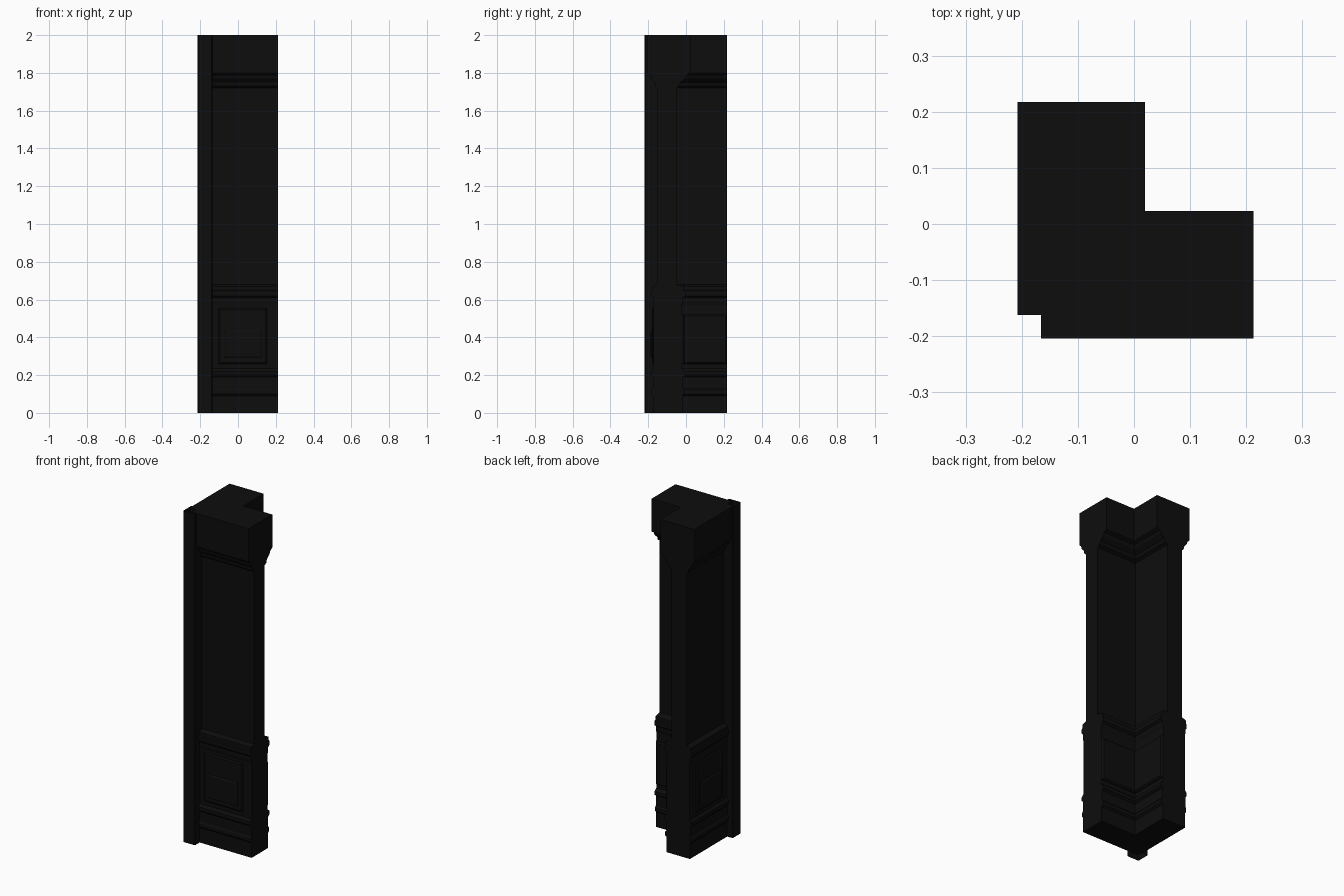
import bpy
import bmesh
from mathutils import Vector

default = bpy.data.objects.get("Cube")
if default:
    bpy.data.objects.remove(default, do_unlink=True)

# One near-black finish for everything
black = bpy.data.materials.new("soft_black")
black.use_nodes = True
colour = (0.004, 0.004, 0.004, 1)
black.diffuse_color = colour
black.node_tree.nodes["Principled BSDF"].inputs["Base Color"].default_value = colour

SHIFT = -0.004       # sideways offset that centres the plan
END = 0.217          # flat end of both arms
SHAFT_OUT = 0.151    # outer face of the plain shaft
SHAFT_IN = -0.051    # inner face of the plain shaft
NOTCH = -0.162       # corner left free for the post


def finish(name, bm):
    bmesh.ops.recalc_face_normals(bm, faces=bm.faces)
    mesh = bpy.data.meshes.new(name)
    bm.to_mesh(mesh)
    bm.free()
    mesh.materials.append(black)
    obj = bpy.data.objects.new(name, mesh)
    bpy.context.collection.objects.link(obj)
    return obj


def loft(name, rings, caps=True):
    """Skin a stack of closed rings with the same point count."""
    bm = bmesh.new()
    loops = [[bm.verts.new(p) for p in ring] for ring in rings]
    for low, high in zip(loops, loops[1:]):
        for k in range(len(low)):
            j = (k + 1) % len(low)
            bm.faces.new((low[k], low[j], high[j], high[k]))
    if caps:
        bm.faces.new(loops[0][::-1])
        bm.faces.new(loops[-1])
    return finish(name, bm)


def corner_plan(z, swell):
    """L-shaped outline, swollen outward on both the outer and inner sides."""
    out = -(SHAFT_OUT + swell)
    inner = SHAFT_IN + 1.4 * swell
    n = max(NOTCH, out + 0.001)
    plan = [(n, out), (END, out), (END, inner), (inner, inner),
            (inner, END), (out, END), (out, n), (n, n)]
    return [Vector((x + SHIFT, y, z)) for x, y in plan]


def stack(name, profile):
    return loft(name, [corner_plan(z, s) for z, s in profile])


# Pedestal with plinth, ledges and crowning moulding
stack("pedestal", [
    (0, .023), (.09, .023), (.1, .031), (.12, .031), (.13, .025),
    (.19, .025), (.2, .034), (.22, .034), (.235, .021), (.57, .021),
    (.59, .025), (.61, .025), (.62, .034), (.645, .034), (.65, .028),
    (.67, .028), (.68, 0)])

# Plain shaft
stack("shaft", [(.68, 0), (1.72, 0)])

# Flared capital
stack("capital", [
    (1.72, 0), (1.73, .012), (1.75, .016), (1.77, .034),
    (1.79, .04), (1.8, .053), (2, .053)])


# Hollow corner post with softened edges
def post_ring(z):
    x0, x1, y0, y1, c = -.215, -.135, -.219, -.139, .005
    plan = [(x0 + c, y0), (x1 - c, y0), (x1, y0 + c), (x1, y1 - c),
            (x1 - c, y1), (x0 + c, y1), (x0, y1 - c), (x0, y0 + c)]
    return [Vector((x, y, z)) for x, y in plan]


loft("corner_post", [post_ring(0), post_ring(2)], caps=False)


# Bevelled plates laid on the pedestal; "mirrored" swaps the two arms
def plate(name, a0, a1, z0, z1, base, height, mirrored, slope=.008):
    rings = []
    for inset, depth in ((0, base), (0, base + height * .4), (slope, base + height)):
        ring = []
        for a, z in ((a0 + inset, z0 + inset), (a1 - inset, z0 + inset),
                     (a1 - inset, z1 - inset), (a0 + inset, z1 - inset)):
            x, y = (depth, a) if mirrored else (a, depth)
            ring.append(Vector((x + SHIFT, y, z)))
        rings.append(ring)
    loft(name, rings)


face = -(SHAFT_OUT + .021)
back = SHAFT_IN + 1.4 * .021
for side, mirrored in (("front", False), ("side", True)):
    plate(side + "_panel", -.1, .157, .26, .555, face + .002, -.01, mirrored)
    plate(side + "_panel_centre", -.071, .13, .29, .435, face - .007, -.009, mirrored)
    plate(side + "_inner_band", back - .002, END, .26, .52, back - .002, .016, mirrored)
